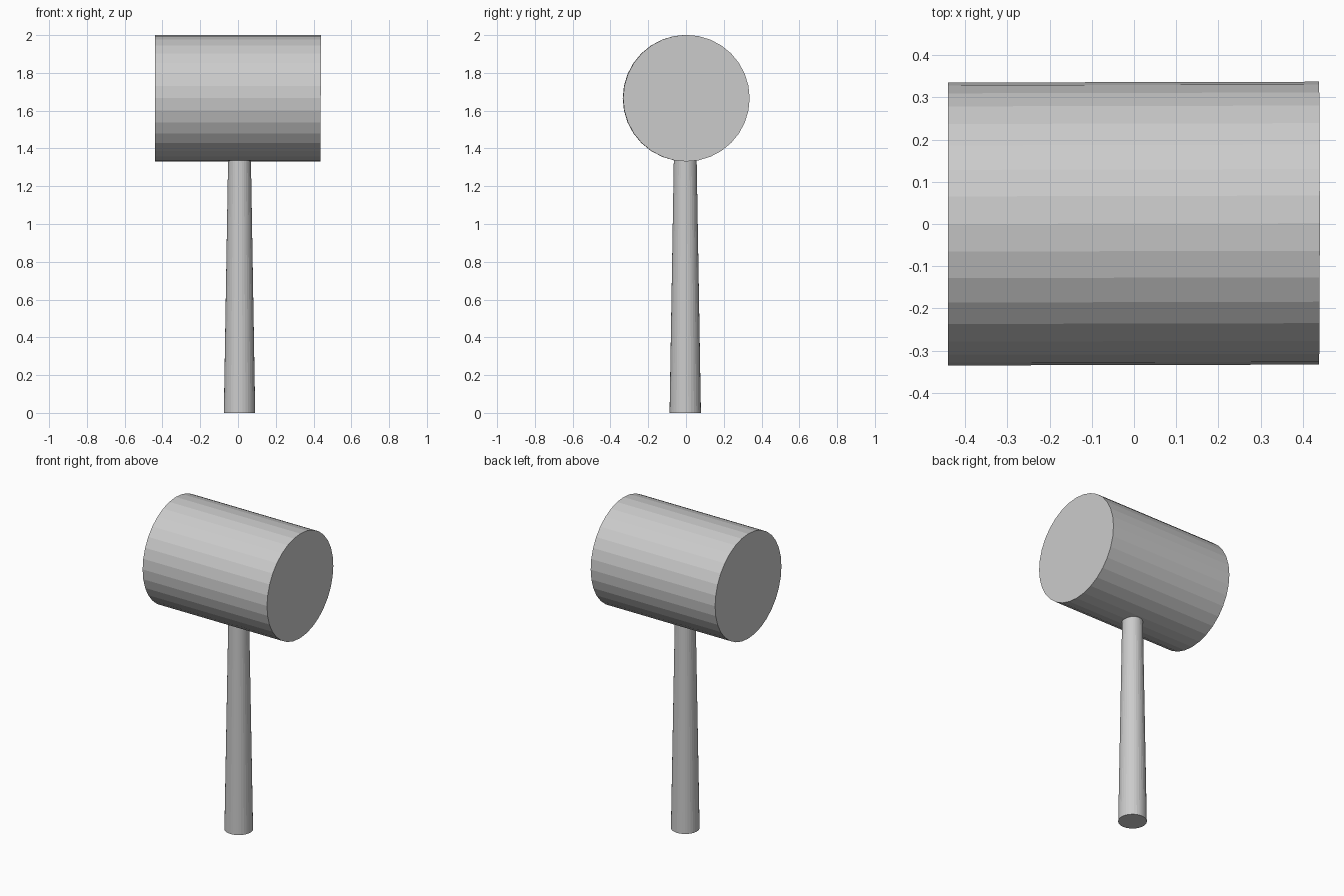
import bpy
from math import radians

if "Cube" in bpy.data.objects:
    bpy.data.objects.remove(bpy.data.objects["Cube"])

# Head: wide cylinder lying along x
bpy.ops.mesh.primitive_cylinder_add(vertices=32, radius=0.335, depth=0.878,
                                    location=(-0.001, 0, 1.666), rotation=(0, radians(90), 0))
head = bpy.context.object
head.name = "mallet_head"
bpy.ops.object.transform_apply(location=True, rotation=True, scale=True)
# Right striking face leans very slightly
for v in head.data.vertices:
    if v.co.x > 0:
        v.co.x += 0.006 * (v.co.z - 1.666)
        v.co.y += 0.002

# Handle: tapered shaft, set a little into the head
base_r, top_r, height = 0.083, 0.060, 1.37
bpy.ops.mesh.primitive_cone_add(vertices=32, radius1=base_r, radius2=top_r, depth=height,
                                location=(0.008, -0.004, height / 2))
bpy.context.object.name = "handle"
